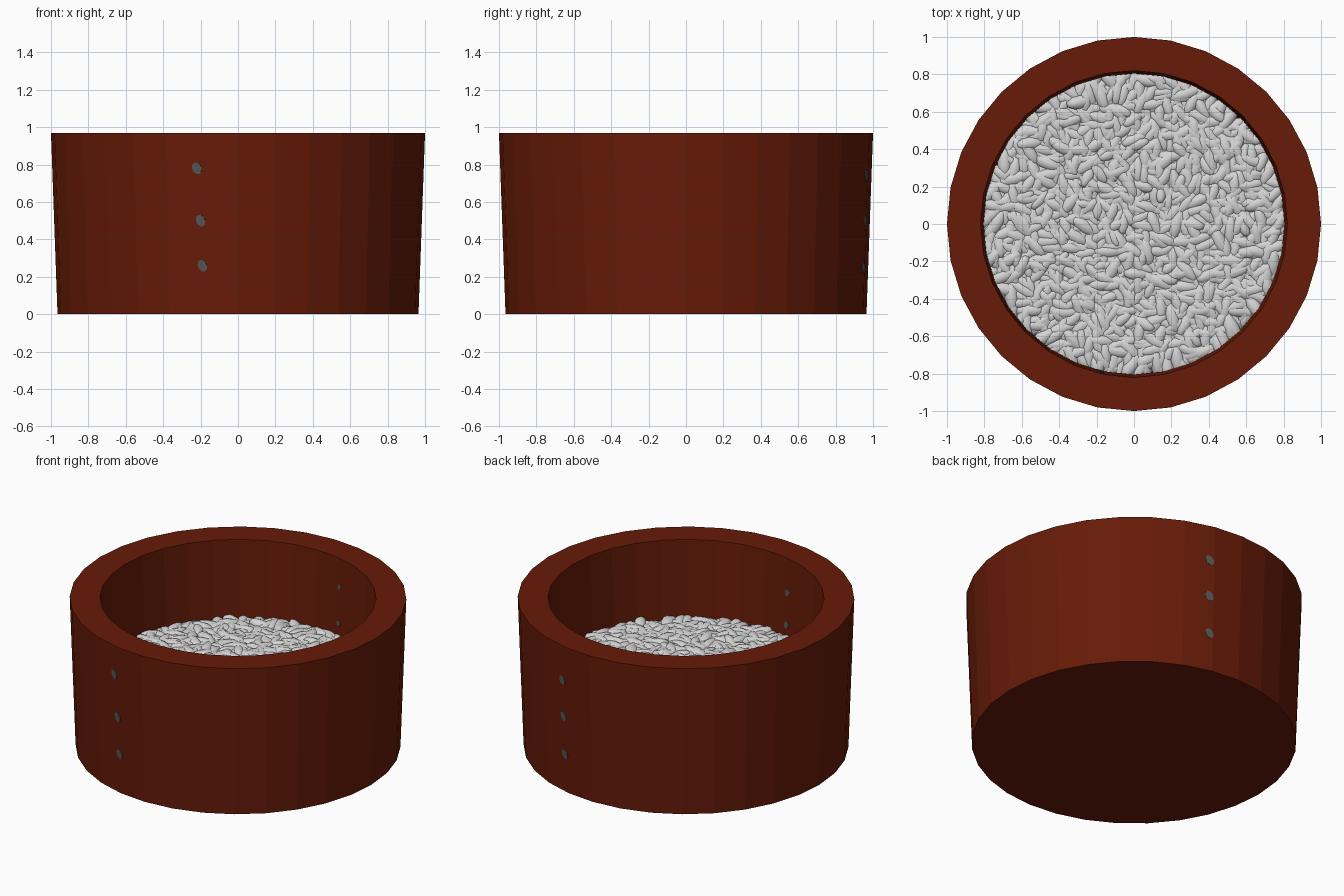
import bpy, bmesh, math, random
from mathutils import Vector, Matrix, Euler

if "Cube" in bpy.data.objects:
    bpy.data.objects.remove(bpy.data.objects["Cube"])

random.seed(7)
SIDES = 32


def material(name, rgb):
    m = bpy.data.materials.new(name)
    m.diffuse_color = (*rgb, 1)
    m.use_nodes = True
    m.node_tree.nodes["Principled BSDF"].inputs["Base Color"].default_value = m.diffuse_color
    return m


BROWN = material("red brown clay", (0.136, 0.011, 0.0024))
WHITE = material("grain white", (0.66, 0.66, 0.66))
GREY = material("dark grey", (0.09, 0.09, 0.09))

# Wall radii as (bottom radius, bottom z, top radius, top z)
OUTER = (0.965, 0.0, 1.0, 0.97)
INNER = (0.796, 0.2, 0.82, 0.97)


def radius_at(wall, z):
    r0, z0, r1, z1 = wall
    return r0 + (r1 - r0) * (z - z0) / (z1 - z0)


def add_object(name, mesh, mat):
    mesh.materials.append(mat)
    ob = bpy.data.objects.new(name, mesh)
    bpy.context.collection.objects.link(ob)
    return ob


def add_bmesh(name, bm, mat):
    bmesh.ops.recalc_face_normals(bm, faces=bm.faces)
    me = bpy.data.meshes.new(name)
    bm.to_mesh(me)
    bm.free()
    return add_object(name, me, mat)


# Joins rings of vertices into a closed tube
def loft(bm, rings):
    n = len(rings[0])
    for a, b in zip(rings, rings[1:]):
        for i in range(n):
            j = (i + 1) % n
            bm.faces.new((a[i], a[j], b[j], b[i]))
    bm.faces.new(rings[0])
    bm.faces.new(rings[-1])


# Bowl: a stepped profile of rings, closed at the base and the inner floor
def bowl():
    bm = bmesh.new()
    profile = [OUTER[:2], OUTER[2:], INNER[2:], INNER[:2]]
    loft(bm, [[bm.verts.new((r * math.sin(2 * math.pi * i / SIDES),
                             r * math.cos(2 * math.pi * i / SIDES), z))
               for i in range(SIDES)] for r, z in profile])
    add_bmesh("bowl", bm, BROWN)


# Grains: one ellipsoid repeated in a tightly packed flat layer
def grains(count=1700):
    bm = bmesh.new()
    bmesh.ops.create_uvsphere(bm, u_segments=10, v_segments=7, radius=1)
    bm.verts.index_update()
    base = [v.co.copy() for v in bm.verts]
    base_faces = [[v.index for v in f.verts] for f in bm.faces]
    bm.free()
    verts, faces = [], []
    for k in range(count):
        # golden-angle spiral gives even cover
        r = 0.785 * math.sqrt((k + 0.5) / count)
        a = k * 2.399963 + random.uniform(-0.05, 0.05)
        pos = Vector((r * math.cos(a), r * math.sin(a), random.uniform(0.43, 0.45)))
        rot = Euler((0, random.gauss(0, 0.12), random.uniform(0, 2 * math.pi))).to_matrix()
        size = random.uniform(0.9, 1.1)
        scale = Matrix.Diagonal((0.09 * size, 0.038 * size, 0.036 * size))
        start = len(verts)
        verts += [rot @ scale @ c + pos for c in base]
        faces += [[start + i for i in f] for f in base_faces]
    me = bpy.data.meshes.new("grains")
    me.from_pydata(verts, [], faces)
    me.polygons.foreach_set("use_smooth", [True] * len(me.polygons))
    add_object("grains", me, WHITE)


# Pegs: rods through the wall, with end faces flush to one flat side of the bowl
def peg(name, side, t_out, z_out, r_out, t_in, z_in, r_in):
    angle = 1.5 * 2 * math.pi / SIDES
    normal = Vector((math.sin(angle), math.cos(angle), 0)) * side
    tangent = Vector((math.cos(angle), -math.sin(angle), 0)) * side
    bm = bmesh.new()
    rings = []
    for wall, t, z, r, lift in ((OUTER, t_out, z_out, r_out, 0.003),
                                (INNER, t_in, z_in, r_in, -0.003)):
        ring = []
        for i in range(10):
            a = 2 * math.pi * i / 10
            # slightly slanted oval cross-section
            u, v = 0.9 * r * math.cos(a), 1.1 * r * math.sin(a)
            zz = z + v
            d = radius_at(wall, zz) * math.cos(math.pi / SIDES) + lift
            p = normal * d + tangent * (t + u + 0.2 * v)
            ring.append(bm.verts.new((p.x, p.y, zz)))
        rings.append(ring)
    loft(bm, rings)
    add_bmesh(name, bm, GREY)


bowl()
grains()
for name, side, rows, r_in in (
        ("front_peg", -1, [(-0.070, 0.78, 0.75), (-0.088, 0.50, 0.54), (-0.096, 0.26, 0.28)], 0.024),
        ("back_peg", 1, [(-0.068, 0.74, 0.785), (-0.069, 0.50, 0.55), (-0.072, 0.25, 0.28)], 0.018)):
    for i, (t, z, zi) in enumerate(rows):
        peg(f"{name}_{i + 1}", side, t, z, 0.029, -0.055, zi, r_in)
